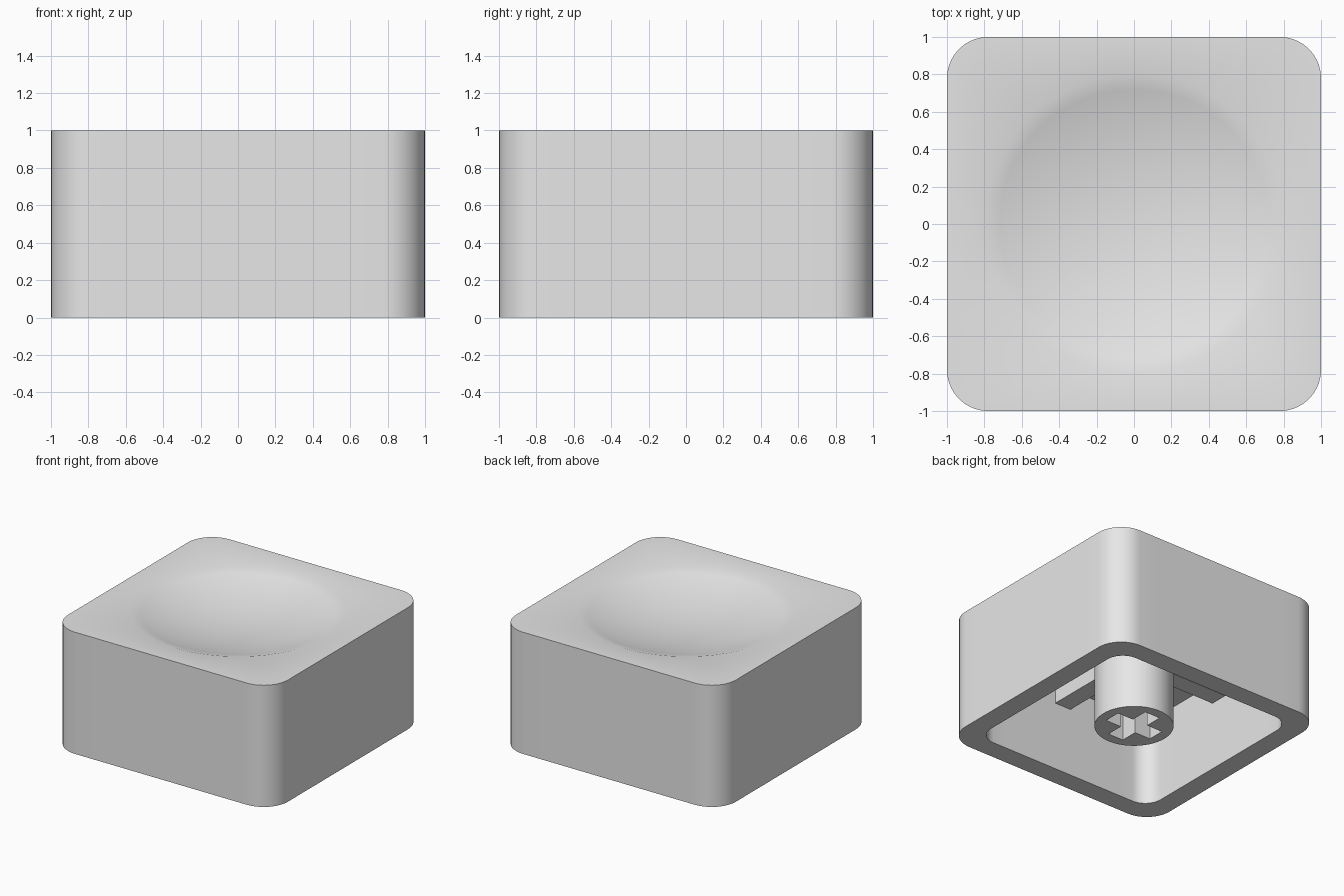
import bpy
import bmesh
from math import cos, sin, pi, sqrt

if "Cube" in bpy.data.objects:
    bpy.data.objects.remove(bpy.data.objects["Cube"], do_unlink=True)

GREY = (0.8, 0.8, 0.8, 1.0)
plastic = bpy.data.materials.new("grey plastic")
plastic.use_nodes = True
plastic.diffuse_color = GREY
plastic.node_tree.nodes["Principled BSDF"].inputs["Base Color"].default_value = GREY

CEILING = 0.74      # underside of the top wall
INNER = 0.833       # half width of the hollow
DISH_R, DISH_D = 0.8, 0.13


def finish(name, bm):
    """Turn a bmesh into a named, smooth shaded object."""
    bmesh.ops.recalc_face_normals(bm, faces=bm.faces)
    mesh = bpy.data.meshes.new(name)
    bm.to_mesh(mesh)
    bm.free()
    mesh.materials.append(plastic)
    obj = bpy.data.objects.new(name, mesh)
    bpy.context.collection.objects.link(obj)
    bpy.ops.object.select_all(action="DESELECT")
    obj.select_set(True)
    bpy.context.view_layer.objects.active = obj
    bpy.ops.object.shade_smooth_by_angle()
    return obj


def rounded_square(half, radius, arc=10, side=10):
    """Outline points, counter-clockwise, with subdivided straight sides."""
    c = half - radius
    pts = []
    for q in range(4):
        ca, sa = round(cos(q * pi / 2)), round(sin(q * pi / 2))
        quarter = [(half, -c + 2 * c * i / side) for i in range(side)]
        quarter += [(c + radius * cos(t), c + radius * sin(t))
                    for t in (pi / 2 * i / arc for i in range(arc))]
        pts += [(x * ca - y * sa, x * sa + y * ca) for x, y in quarter]
    return pts


def ring(bm, pts, z):
    return [bm.verts.new((x, y, z)) for x, y in pts]


def bridge(bm, a, b):
    for i in range(len(a)):
        j = (i + 1) % len(a)
        bm.faces.new((a[i], a[j], b[j], b[i]))


def box(bm, half, z0, z1):
    geom = bmesh.ops.create_cube(bm, size=1)["verts"]
    bmesh.ops.scale(bm, vec=(2 * half[0], 2 * half[1], z1 - z0), verts=geom)
    bmesh.ops.translate(bm, vec=(0, 0, (z0 + z1) / 2), verts=geom)


def cylinder(bm, radius, z0, z1):
    geom = bmesh.ops.create_cone(bm, cap_ends=True, segments=64, radius1=radius,
                                 radius2=radius, depth=z1 - z0)["verts"]
    bmesh.ops.translate(bm, vec=(0, 0, (z0 + z1) / 2), verts=geom)


# Hollow cap: ceiling, inner walls, rim, outer walls, then the dished top
bm = bmesh.new()
outer = rounded_square(1.0, 0.22)
inner = rounded_square(INNER, 0.15)
ceiling = ring(bm, inner, CEILING)
bm.faces.new(ceiling)
last = ceiling
for outline, z in ((inner, 0), (outer, 0), (outer, 1)):
    loop = ring(bm, outline, z)
    bridge(bm, last, loop)
    last = loop

sphere_r = (DISH_R ** 2 + DISH_D ** 2) / (2 * DISH_D)
STEPS = 10
for k in range(STEPS, 0, -1):
    r = DISH_R * k / STEPS
    z = 1 - DISH_D + sphere_r - sqrt(sphere_r ** 2 - r * r)
    circle = [(x * r / sqrt(x * x + y * y), y * r / sqrt(x * x + y * y)) for x, y in outer]
    loop = ring(bm, circle, z)
    bridge(bm, last, loop)
    last = loop
centre = bm.verts.new((0, 0, 1 - DISH_D))
for i in range(len(last)):
    bm.faces.new((last[i], last[(i + 1) % len(last)], centre))
finish("cap_shell", bm)

# Stiffening ribs crossing under the ceiling
for name, half in (("rib_across", (INNER + 0.01, 0.075)),
                   ("rib_lengthwise", (0.075, INNER + 0.01))):
    bm = bmesh.new()
    box(bm, half, 0.57, CEILING + 0.01)
    finish(name, bm)

# Round stem with a cross-shaped socket
bm = bmesh.new()
cylinder(bm, 0.298, 0.03, CEILING + 0.01)
stem = finish("stem", bm)
for half in ((0.215, 0.07), (0.07, 0.215)):
    bm = bmesh.new()
    box(bm, half, -0.1, 0.5)
    cutter = finish("socket_cutter", bm)
    cutter.hide_render = True
    bpy.context.view_layer.objects.active = stem
    cut = stem.modifiers.new("socket", "BOOLEAN")
    cut.operation = "DIFFERENCE"
    cut.solver = "EXACT"
    cut.object = cutter
    bpy.ops.object.modifier_apply(modifier=cut.name)
    bpy.data.objects.remove(cutter, do_unlink=True)
bpy.ops.object.select_all(action="DESELECT")
stem.select_set(True)
bpy.context.view_layer.objects.active = stem
bpy.ops.object.shade_smooth_by_angle()
